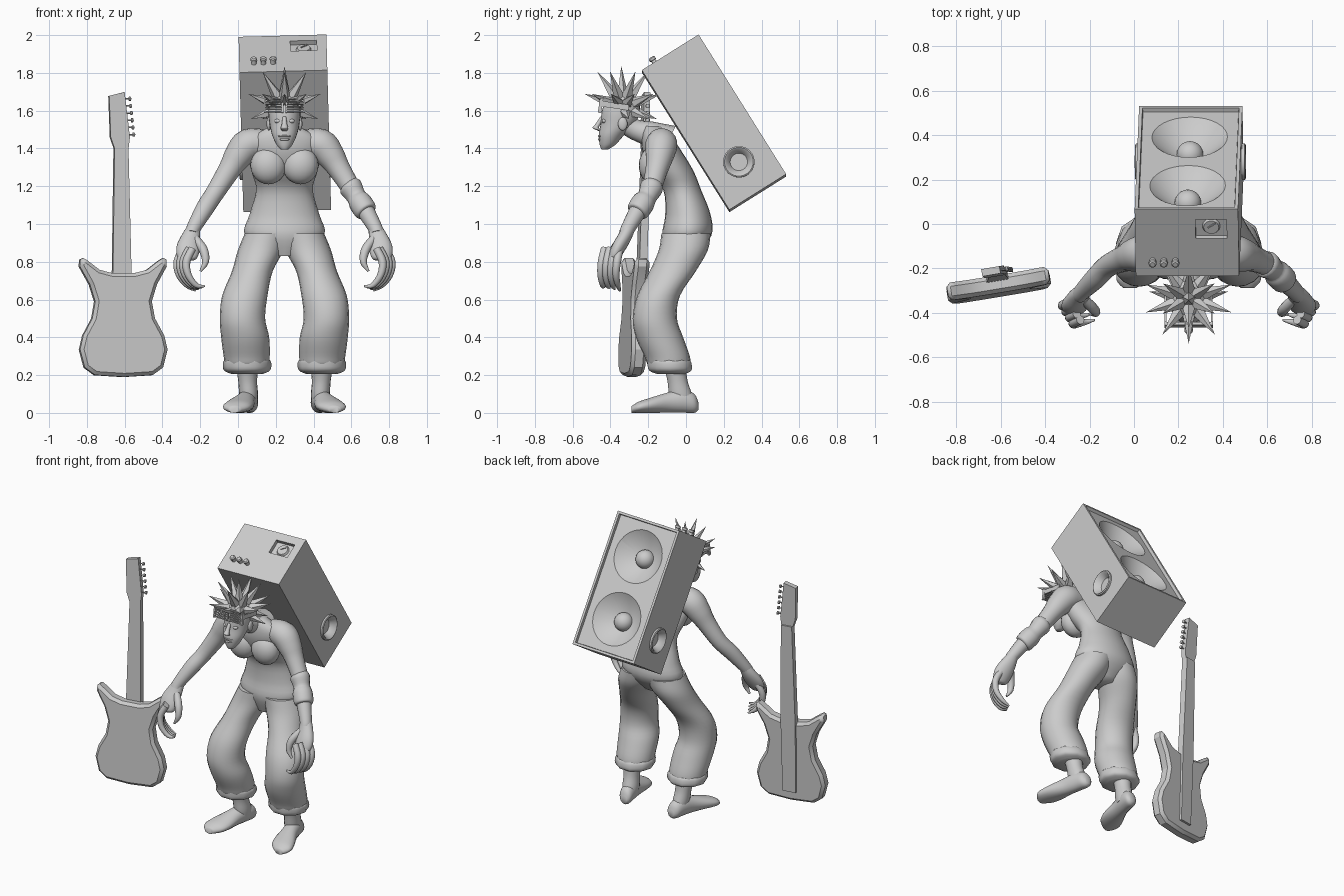
import bpy, bmesh, math
from mathutils import Matrix, Vector, Euler

if "Cube" in bpy.data.objects:
    bpy.data.objects.remove(bpy.data.objects["Cube"])

grey = bpy.data.materials.new("plain grey")
grey.use_nodes = True
grey.diffuse_color = (0.6, 0.6, 0.6, 1)
grey.node_tree.nodes["Principled BSDF"].inputs["Base Color"].default_value = grey.diffuse_color

X, Y, Z = Vector((1, 0, 0)), Vector((0, 1, 0)), Vector((0, 0, 1))
move = Matrix.Translation
turn = Matrix.Rotation
QUARTER = math.pi / 2
FIGURE = move((0.246, 0, 0))
AMP = move((0.248, 0.148, 1.533)) @ Euler((0.56, -0.027, 0)).to_matrix().to_4x4()
GUITAR = move((-0.606, -0.295, 0)) @ Euler((-0.035, 0, 0.165)).to_matrix().to_4x4()


def add(name, bm, matrix, angle=40):
    """Turn a bmesh into a shaded object."""
    bm.transform(matrix)
    bmesh.ops.recalc_face_normals(bm, faces=bm.faces)
    mesh = bpy.data.meshes.new(name)
    bm.to_mesh(mesh)
    bm.free()
    mesh.materials.append(grey)
    obj = bpy.data.objects.new(name, mesh)
    bpy.context.collection.objects.link(obj)
    bpy.ops.object.select_all(action='DESELECT')
    bpy.context.view_layer.objects.active = obj
    obj.select_set(True)
    if angle:
        bpy.ops.object.shade_smooth_by_angle(angle=math.radians(angle))
    return obj


def spline(pts, n=4):
    """Smooth curve through stations of any dimension."""
    out = []
    for i in range(len(pts) - 1):
        a, b, c, d = pts[max(i - 1, 0)], pts[i], pts[i + 1], pts[min(i + 2, len(pts) - 1)]
        for k in range(n):
            t = k / n
            out.append([q + t / 2 * (r - p + t * (2 * p - 5 * q + 4 * r - s + t * (3 * (q - r) + s - p)))
                        for p, q, r, s in zip(a, b, c, d)])
    return out + [list(pts[-1])]


def tube(name, pts, side=1, axis=None, ref=Y, sides=18):
    """Loft oval rings; each station is x, y, z, half width, half depth."""
    bm = bmesh.new()
    path = spline(pts)
    spots = [Vector((side * p[0], p[1], p[2])) for p in path]
    rings = []
    for i, (c, p) in enumerate(zip(spots, path)):
        t = axis or (spots[min(i + 1, len(spots) - 1)] - spots[max(i - 1, 0)]).normalized()
        u = t.cross(ref).normalized()
        v = t.cross(u)
        rings.append([bm.verts.new(c + u * p[3] * math.cos(a) + v * p[4] * math.sin(a))
                      for a in (math.tau * k / sides for k in range(sides))])
    for lo, hi in zip(rings, rings[1:]):
        for k in range(sides):
            j = (k + 1) % sides
            bm.faces.new((lo[k], lo[j], hi[j], hi[k]))
    bm.faces.new(rings[0])
    bm.faces.new(rings[-1])
    return add(name, bm, FIGURE, 60)


def round_tube(name, pts, side=1, sides=12):
    return tube(name, [(*p, p[3]) for p in pts], side, sides=sides)


def blob(name, centre, radii):
    bm = bmesh.new()
    bmesh.ops.create_uvsphere(bm, u_segments=20, v_segments=12, radius=1)
    return add(name, bm, FIGURE @ move(centre) @ Matrix.Diagonal((*radii, 1)), 60)


def box(name, centre, size, matrix):
    bm = bmesh.new()
    bmesh.ops.create_cube(bm, size=1)
    return add(name, bm, matrix @ move(centre) @ Matrix.Diagonal((*size, 1)), 0)


def lathe(name, profile, matrix, steps=32):
    """Spin a radius/height profile about local z."""
    bm = bmesh.new()
    vs = [bm.verts.new((r, 0, h)) for r, h in profile]
    es = [bm.edges.new(e) for e in zip(vs, vs[1:])]
    bmesh.ops.spin(bm, geom=vs + es, axis=Z, cent=(0, 0, 0), angle=math.tau, steps=steps)
    bmesh.ops.remove_doubles(bm, verts=bm.verts, dist=0.0002)
    return add(name, bm, matrix)


def slab(name, outline, y0, y1, matrix):
    """Extrude an x/z outline along y."""
    bm = bmesh.new()
    face = bm.faces.new([bm.verts.new((x, y0, z)) for x, z in outline])
    new = bmesh.ops.extrude_face_region(bm, geom=[face])["geom"]
    bmesh.ops.translate(bm, vec=(0, y1 - y0, 0), verts=[g for g in new if isinstance(g, bmesh.types.BMVert)])
    return add(name, bm, matrix, 25)


def cut(obj, cutter):
    mod = obj.modifiers.new("cut", 'BOOLEAN')
    mod.operation, mod.solver, mod.object = 'DIFFERENCE', 'EXACT', cutter
    bpy.context.view_layer.objects.active = obj
    bpy.ops.object.modifier_apply(modifier=mod.name)
    bpy.data.objects.remove(cutter)


# torso, neck and head
tube("torso", [(0, -.02, .83, .08, .07), (0, .005, .94, .21, .13), (0, .01, 1.05, .185, .12),
               (0, -.02, 1.18, .15, .1), (0, -.075, 1.28, .175, .115), (0, -.125, 1.38, .195, .105),
               (0, -.155, 1.46, .17, .08), (0, -.175, 1.52, .07, .05)], axis=Z, sides=24)
round_tube("neck", [(0, -.1, 1.43, .1), (0, -.19, 1.475, .07), (0, -.27, 1.5, .055), (0, -.35, 1.55, .055)], sides=16)
tube("head", [(0, -.43, 1.395, .02, .018), (0, -.415, 1.42, .042, .042), (0, -.395, 1.47, .065, .067),
              (0, -.36, 1.53, .079, .092), (0, -.345, 1.6, .085, .1), (0, -.335, 1.65, .075, .085),
              (0, -.33, 1.69, .035, .04)], axis=Z, sides=24)
tube("nose", [(0, -.44, 1.57, .01, .012), (0, -.465, 1.53, .014, .014), (0, -.478, 1.508, .02, .017),
              (0, -.45, 1.492, .013, .01)], axis=Z, sides=12)
blob("upper_lip", (0, -.448, 1.465), (.036, .018, .008))
blob("lower_lip", (0, -.448, 1.448), (.03, .018, .009))

# spiked hair
bm = bmesh.new()
crown = Vector((0, -.335, 1.615))
for elevation, count, start, length in ((88, 1, 0, .22), (55, 6, 0, .235), (20, 10, 0, .215), (-18, 9, 20, .19)):
    for k in range(count):
        az = math.tau * k / count + math.radians(start)
        el = math.radians(elevation)
        d = Vector((math.sin(az) * math.cos(el), -math.cos(az) * math.cos(el), math.sin(el)))
        if elevation < 0 and d.y < -.25:
            continue
        aim = d.to_track_quat('Z', 'Y').to_matrix().to_4x4()
        bmesh.ops.create_cone(bm, segments=5, radius1=.034, radius2=0, depth=length - .06, cap_ends=True,
                              matrix=move(crown + d * (length + .06) / 2) @ aim)
add("hair_spikes", bm, FIGURE, 0)

# slatted glasses pushed up on the forehead
GLASSES = FIGURE @ move((0, -.452, 1.628)) @ turn(-.15, 4, 'X')
for s in (-1, 1):
    for k in range(6):
        box("glasses_slat", (s * .055, 0, -.034 + k * .0136), (.092, .014, .006), GLASSES)
    for x in (.01, .104):
        box("glasses_rim", (s * x, 0, 0), (.009, .018, .08), GLASSES)
    box("glasses_temple", (s * .104, .075, .01), (.008, .15, .03), GLASSES)
box("glasses_bridge", (0, 0, .02), (.03, .014, .02), GLASSES)

# paired body parts
for s in (-1, 1):
    blob("chest", (s * .085, -.175, 1.31), (.095, .075, .1))
    blob("eye", (s * .034, -.432, 1.545), (.02, .014, .012))
    blob("ear", (s * .083, -.335, 1.53), (.012, .025, .035))
    round_tube("arm", [(.1, -.13, 1.43, .07), (.19, -.13, 1.42, .085), (.245, -.14, 1.36, .075),
                       (.29, -.155, 1.29, .06), (.365, -.19, 1.17, .05), (.42, -.245, 1.085, .048),
                       (.48, -.305, .98, .038), (.49, -.32, .95, .036)], s, 18)
    tube("palm", [(.478, -.3, .985, .034, .034), (.495, -.325, .93, .05, .036), (.51, -.36, .87, .062, .036),
                  (.515, -.385, .82, .05, .028), (.515, -.39, .805, .02, .01)], s)
    for k in range(4):
        x, y = .555 - k * .016, -.35 - k * .027
        round_tube("finger", [(x - .02, y, .87, .02), (x + .012, y - .015, .8, .021), (x + .002, y - .02, .73, .018),
                              (x - .04, y - .01, .675, .014), (x - .085, y, .647 + k * .008, .005)], s)
    round_tube("thumb", [(.47, -.34, .92, .022), (.43, -.38, .865, .024), (.418, -.4, .8, .018),
                         (.445, -.405, .75, .006)], s)
    tube("trouser_leg", [(.09, 0, .95, .12, .13), (.125, -.015, .86, .122, .13), (.17, -.07, .75, .108, .122),
                         (.21, -.145, .62, .12, .113), (.222, -.165, .5, .12, .117), (.208, -.14, .4, .127, .125),
                         (.2, -.1, .3, .122, .12), (.198, -.088, .25, .112, .11),
                         (.197, -.075, .215, .07, .065)], s, Z, sides=20)
    tube("trouser_cuff", [(.198, -.095, .285, .116, .114), (.198, -.088, .265, .128, .122),
                          (.198, -.083, .225, .122, .118), (.198, -.08, .205, .08, .075)], s, Z, sides=10)
    tube("ankle", [(.197, -.06, .25, .06, .06), (.195, -.045, .17, .05, .054), (.19, -.03, .1, .05, .062),
                   (.188, -.02, .05, .045, .06)], s, Z)
    tube("foot", [(.178, .066, .035, .02, .02), (.182, .045, .05, .042, .05), (.192, -.01, .062, .05, .062),
                  (.21, -.09, .055, .055, .055), (.238, -.19, .04, .075, .04), (.255, -.25, .03, .07, .03),
                  (.265, -.288, .018, .03, .018)], s, Y, Z)

# rolled sleeve on the left arm
round_tube("sleeve_roll", [(.335, -.175, 1.215, .045), (.35, -.182, 1.195, .062), (.38, -.205, 1.145, .052),
                           (.4, -.225, 1.115, .062), (.43, -.255, 1.07, .06), (.437, -.262, 1.06, .045)], 1, 16)

# amplifier cabinet with recessed back
W, D, H = .465, .355, .873
bm = bmesh.new()
bmesh.ops.create_cube(bm, size=1)
bmesh.ops.scale(bm, vec=(W, D, H), verts=bm.verts)
back = [f for f in bm.faces if f.normal.y > .9]
bmesh.ops.inset_individual(bm, faces=back, thickness=.022)
bmesh.ops.inset_individual(bm, faces=back, thickness=.003, depth=-.02)
cabinet = add("amplifier_cabinet", bm, AMP, 0)
for s in (-1, 1):
    hole = AMP @ move((0, D / 2 - .02, s * .205)) @ turn(-QUARTER, 4, 'X')
    cut(cabinet, lathe("cutter", [(0, -.09), (.06, -.09), (.17, 0), (.17, .01), (0, .01)], hole))
    lathe("speaker_dome", [(.06 * math.cos(a), -.092 + .06 * math.sin(a))
                           for a in (QUARTER * k / 6 for k in range(7))], hole)
    port = AMP @ move((s * W / 2, 0, -.248)) @ turn(s * QUARTER, 4, 'Y')
    cut(cabinet, lathe("cutter", [(0, -.04), (.07, -.04), (.07, .02), (0, .02)], port))
    lathe("side_port", [(0, -.038), (.083, -.038), (.083, .012), (.076, .016), (.068, .012),
                        (.046, -.025), (0, -.025)], port)

# dial window and knobs on the cabinet top
cut(cabinet, box("cutter", (.11, .073, H / 2), (.14, .1, .05), AMP))
top = AMP @ move((.11, .073, H / 2 - .025))
lathe("dial", [(0, .012), (.034, .012), (.04, 0)], top)
box("dial_pointer", (.008, .008, .014), (.04, .006, .008), top @ turn(.6, 4, 'Z'))
for x in (-.155, -.105, -.053):
    lathe("knob", [(.014, 0), (.012, .018), (.018, .02), (.018, .032), (.012, .038), (0, .038)],
          AMP @ move((x, -.094, H / 2)), 10)

# guitar
half = [(.155, .2), (.21, .24), (.235, .335), (.217, .41), (.168, .5), (.152, .59), (.18, .68),
        (.233, .775), (.23, .83), (.19, .805), (.127, .757), (.06, .74)]
body = slab("guitar_body", [(0, .19)] + half + [(-x, z) for x, z in reversed(half)], -.04, .04, GUITAR)
bevel = body.modifiers.new("edge", 'BEVEL')
bevel.width, bevel.segments, bevel.angle_limit = .018, 1, math.radians(60)
bevel.limit_method = 'ANGLE'
slab("guitar_neck", [(-.045, .26), (.045, .26), (.05, .74), (.037, 1.41), (-.037, 1.41), (-.05, .74)],
     .014, .055, GUITAR)
slab("guitar_headstock", [(-.037, 1.4), (.037, 1.4), (.045, 1.46), (.018, 1.7), (-.065, 1.68), (-.058, 1.46)],
     .012, .045, GUITAR)
for k in range(6):
    peg = GUITAR @ move((.035 - k * .004, .028, 1.475 + k * .038)) @ turn(QUARTER, 4, 'Y')
    lathe("tuning_peg", [(.004, 0), (.004, .026), (.011, .028), (.011, .038), (0, .042)], peg, 8)
